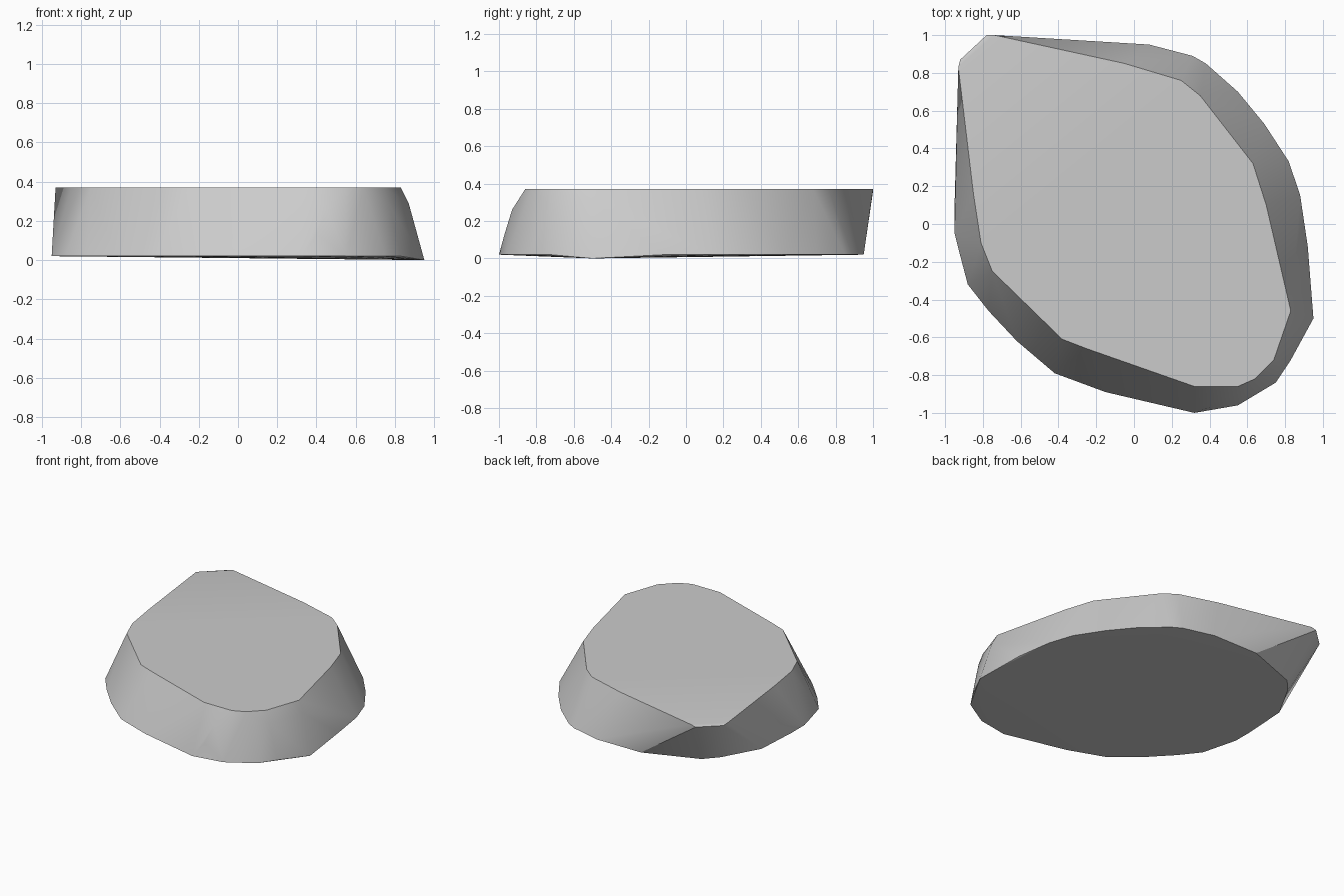
import bpy
import bmesh
import math

# Remove the default cube only
default_cube = bpy.data.objects.get("Cube")
if default_cube:
    bpy.data.objects.remove(default_cube, do_unlink=True)

TOP_HEIGHT = 0.37
BASE_HEIGHT = 0.02


def make_material(name, colour):
    """Create one flat colour for the viewport and for renders."""
    material = bpy.data.materials.new(name)
    material.use_nodes = True
    material.diffuse_color = colour
    shader = next(node for node in material.node_tree.nodes
                  if node.type == "BSDF_PRINCIPLED")
    shader.inputs["Base Color"].default_value = colour
    shader.inputs["Roughness"].default_value = 0.8
    return material


def at_height(outline, height):
    """Lift a flat outline to a given height."""
    return [(x, y, height) for x, y in outline]


def make_hull(name, points, material):
    """Wrap a convex skin round the points and merge the flat areas."""
    bm = bmesh.new()
    for point in points:
        bm.verts.new(point)
    hull = bmesh.ops.convex_hull(bm, input=bm.verts[:])
    loose = [v for v in bm.verts if not v.link_faces]
    bmesh.ops.delete(bm, geom=loose, context="VERTS")
    bmesh.ops.dissolve_limit(bm, angle_limit=math.radians(0.3),
                             verts=bm.verts[:], edges=bm.edges[:])
    bmesh.ops.recalc_face_normals(bm, faces=bm.faces[:])
    mesh = bpy.data.meshes.new(name)
    bm.to_mesh(mesh)
    bm.free()
    mesh.materials.append(material)
    obj = bpy.data.objects.new(name, mesh)
    bpy.context.collection.objects.link(obj)
    return obj


# Flat top outline, with the overhanging corner at the back
top_outline = [
    (-.93, .83), (-.74, 1), (-.05, .85), (.25, .76), (.35, .68), (.63, .32),
    (.7, .1), (.83, -.46), (.74, -.72), (.64, -.82), (.55, -.86), (.32, -.86),
    (-.25, -.66), (-.38, -.61), (-.75, -.25), (-.81, -.1), (-.85, .16),
]

# Wider base outline, set in beneath the overhanging corner
base_outline = [
    (-.95, -.05), (-.93, -.13), (-.88, -.32), (-.77, -.46), (-.62, -.62),
    (-.42, -.79), (-.15, -.89), (.32, -1), (.55, -.96), (.75, -.84),
    (.83, -.72), (.92, -.12), (.88, .15), (.82, .33), (.69, .53), (.55, .7),
    (.38, .85), (.31, .89), (.08, .95), (-.29, .95), (-.69, .8), (-.78, .7),
    (-.93, .43), (-.95, .1),
]

# Low corner, bulges on the front flank, and the chipped lip of the overhang
extra_points = [
    (.95, -.5, 0),
    (.45, -.93, .26), (.4, -.97, .13), (.87, -.47, .29), (.77, -.73, .28),
    (-.92, .87, .36), (-.78, 1, .36),
]

stone_grey = make_material("stone grey", (0.6, 0.6, 0.6, 1))
points = (at_height(top_outline, TOP_HEIGHT)
          + at_height(base_outline, BASE_HEIGHT) + extra_points)
stone_slab = make_hull("stone_slab", points, stone_grey)

# Smooth flanks with crisp rims
bpy.ops.object.select_all(action="DESELECT")
stone_slab.select_set(True)
bpy.context.view_layer.objects.active = stone_slab
bpy.ops.object.shade_smooth_by_angle(angle=math.radians(30))
